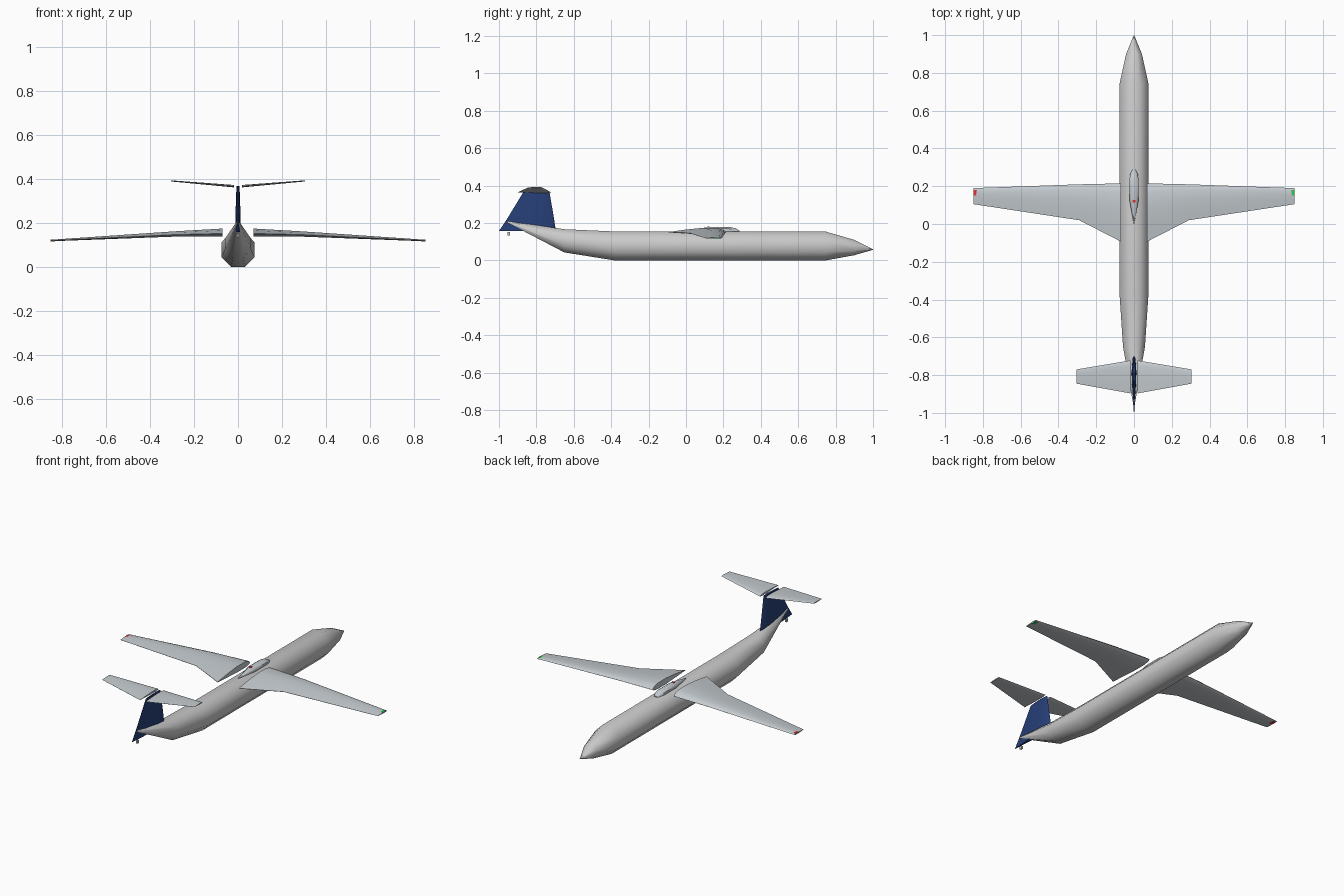
import bpy, bmesh, math

if "Cube" in bpy.data.objects:
    bpy.data.objects.remove(bpy.data.objects["Cube"])


def mat(name, rgb):
    m = bpy.data.materials.new(name)
    m.diffuse_color = (*rgb, 1)
    m.use_nodes = True
    m.node_tree.nodes["Principled BSDF"].inputs["Base Color"].default_value = m.diffuse_color
    return m


WHITE = mat("white_paint", (0.8, 0.8, 0.8))
GREY = mat("wing_grey", (0.56, 0.6, 0.63))
NAVY = mat("navy_paint", (0.02, 0.05, 0.19))
RED = mat("red_light", (0.8, 0.03, 0.03))
GREEN = mat("green_light", (0.02, 0.6, 0.08))


def loft(name, rings, material, angle=40):
    """Skin a list of closed rings and cap both ends."""
    bm = bmesh.new()
    vs = [[bm.verts.new(p) for p in r] for r in rings]
    n = len(vs[0])
    for a, b in zip(vs, vs[1:]):
        for i in range(n):
            j = (i + 1) % n
            bm.faces.new((a[i], a[j], b[j], b[i]))
    bm.faces.new(vs[0])
    bm.faces.new(vs[-1])
    bmesh.ops.remove_doubles(bm, verts=bm.verts, dist=1e-5)
    bmesh.ops.recalc_face_normals(bm, faces=bm.faces)
    me = bpy.data.meshes.new(name)
    bm.to_mesh(me)
    bm.free()
    ob = bpy.data.objects.new(name, me)
    bpy.context.collection.objects.link(ob)
    me.materials.append(material)
    bpy.ops.object.select_all(action='DESELECT')
    bpy.context.view_layer.objects.active = ob
    ob.select_set(True)
    bpy.ops.object.shade_smooth_by_angle(angle=math.radians(angle))
    return ob


def body(name, stations, material, angle, n=8):
    """Octagonal tube along y; stations are (y, half width, bottom, top)."""
    k = 1 / math.cos(math.pi / n)
    rings = []
    for y, w, lo, hi in stations:
        ring = []
        for i in range(n):
            a = 2 * math.pi * (i + 0.5) / n
            ring.append((w * k * math.cos(a), y,
                         (lo + hi) / 2 + (hi - lo) / 2 * k * math.sin(a)))
        rings.append(ring)
    return loft(name, rings, material, angle)


# Airfoil as (chord fraction from leading edge, height in thicknesses)
FOIL = [(0, 0), (0.04, 0.35), (0.15, 0.62), (0.4, 0.65), (0.7, 0.4), (1, 0.03),
        (1, -0.03), (0.7, -0.2), (0.4, -0.35), (0.15, -0.35), (0.04, -0.2)]


def surface(name, sections, side):
    """Lifting surface; sections are (x, leading y, trailing y, z, thickness)."""
    rings = [[(side * x, le + (te - le) * f, z + h * t) for f, h in FOIL]
             for x, le, te, z, t in sections]
    return loft(name, rings, GREY)


def box(name, loc, size, material):
    bpy.ops.mesh.primitive_cube_add(size=1, location=loc)
    ob = bpy.context.object
    ob.name = name
    ob.scale = size
    ob.data.materials.append(material)
    return ob


# Fuselage
body("fuselage", [
    (1.0, 0.001, 0.057, 0.06), (0.9, 0.042, 0.028, 0.11),
    (0.745, 0.076, 0.0, 0.155), (-0.38, 0.076, 0.0, 0.155),
    (-0.65, 0.058, 0.043, 0.167), (-0.955, 0.004, 0.202, 0.211)], WHITE, 50)

# Fairing on top of the wing centre
body("roof_fairing", [
    (0.285, 0.01, 0.148, 0.16), (0.265, 0.02, 0.145, 0.172),
    (0.23, 0.025, 0.145, 0.18), (0.13, 0.025, 0.145, 0.18),
    (0.0, 0.001, 0.15, 0.16)], GREY, 50)

# Wings, tailplanes and tip lights
for side, label, lamp in ((1, "right", GREEN), (-1, "left", RED)):
    surface(label + "_wing", [
        (0.07, 0.215, -0.093, 0.151, 0.036), (0.29, 0.21, 0.02, 0.146, 0.024),
        (0.85, 0.19, 0.105, 0.119, 0.007)], side)
    surface(label + "_tailplane", [
        (0.018, -0.722, -0.897, 0.365, 0.011),
        (0.305, -0.77, -0.845, 0.39, 0.005)], side)
    box(label + "_tip_light", (side * 0.84, 0.165, 0.12), (0.018, 0.028, 0.009), lamp)

# Fin: leading edge, trailing edge and half thickness at each height
fin = []
for z, le, te, t in ((0.158, -0.695, -1.0, 0.013), (0.225, -0.706, -0.955, 0.012),
                     (0.368, -0.73, -0.868, 0.007)):
    half = [(0, 0), (0.06, 0.6), (0.3, 1), (0.65, 0.7), (1, 0.05)]
    outline = half + [(f, -w) for f, w in reversed(half[1:])]
    fin.append([(w * t, le + (te - le) * f, z) for f, w in outline])
loft("fin", fin, NAVY)

# Tail light and roof beacon
box("tail_light", (0, -0.948, 0.142), (0.01, 0.014, 0.018), WHITE)
box("roof_beacon", (0, 0.12, 0.178), (0.014, 0.012, 0.008), RED)
